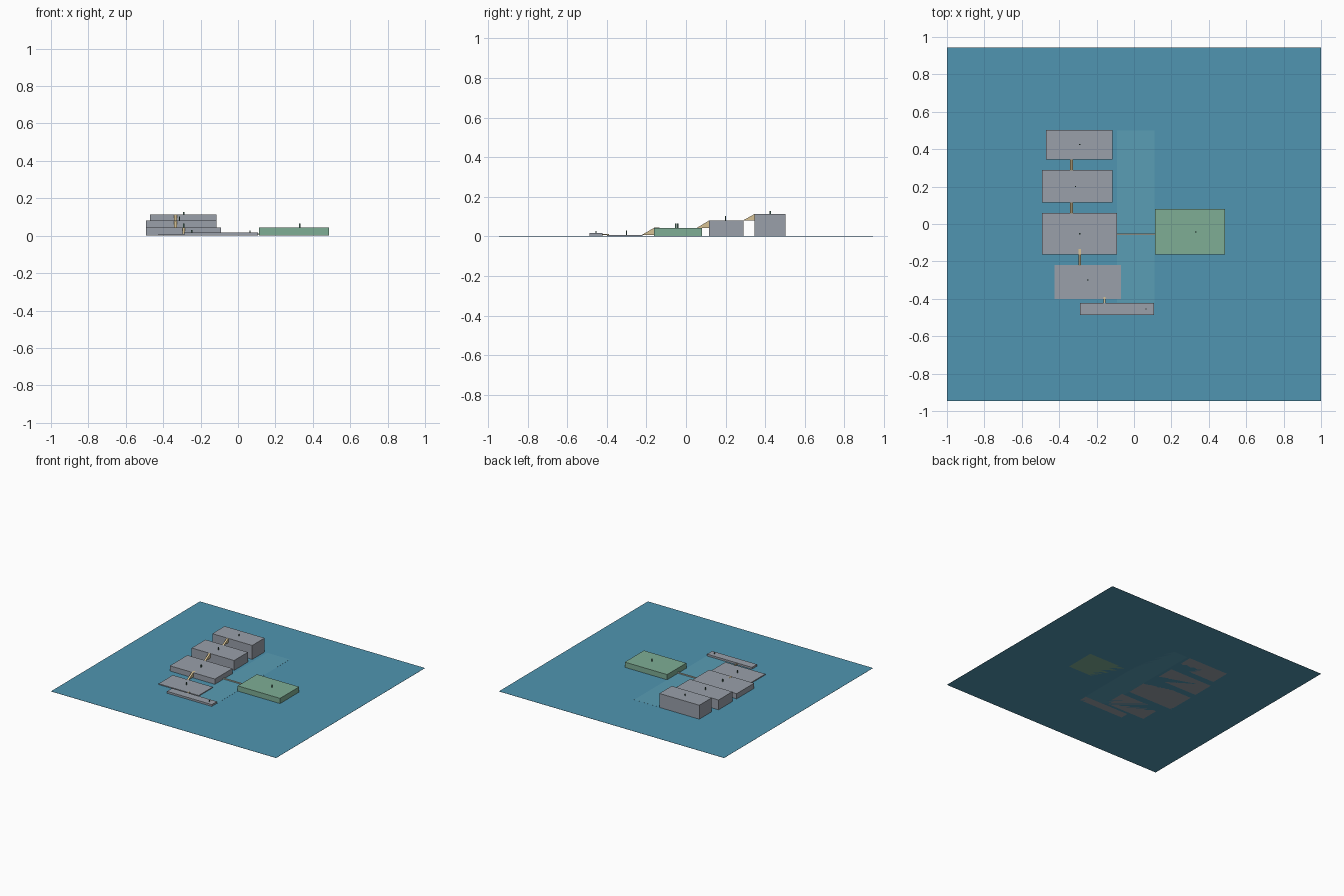
import bpy, bmesh

if "Cube" in bpy.data.objects:
    bpy.data.objects.remove(bpy.data.objects["Cube"])

def material(name, rgb):
    m = bpy.data.materials.new(name)
    m.diffuse_color = (*rgb, 1)
    m.use_nodes = True
    m.node_tree.nodes["Principled BSDF"].inputs["Base Color"].default_value = m.diffuse_color
    return m

WATER = material("water", (0.08, 0.30, 0.44))
CHANNEL = material("channel_water", (0.10, 0.34, 0.46))
STONE = material("stone", (0.32, 0.35, 0.40))
GRASS = material("grass", (0.21, 0.42, 0.30))
WOOD = material("wood", (0.68, 0.54, 0.30))
BRIDGE = material("bridge_wood", (0.65, 0.65, 0.55))
DARK = material("dark", (0.07, 0.16, 0.12))

def mesh_object(name, bm, mat):
    bmesh.ops.recalc_face_normals(bm, faces=bm.faces)
    me = bpy.data.meshes.new(name)
    bm.to_mesh(me)
    bm.free()
    me.materials.append(mat)
    ob = bpy.data.objects.new(name, me)
    bpy.context.collection.objects.link(ob)
    return ob

def box(name, x, y, z, mat):
    bm = bmesh.new()
    bmesh.ops.create_cube(bm, size=1)
    for v in bm.verts:
        v.co = [(r[0] + r[1]) / 2 + c * (r[1] - r[0]) for r, c in zip((x, y, z), v.co)]
    return mesh_object(name, bm, mat)

def ramp(name, x, y, z):
    # triangular profile rising towards +y, extruded across x
    bm = bmesh.new()
    profile = ((y[0], z[0]), (y[1], z[0]), (y[1], z[1]))
    face = bm.faces.new([bm.verts.new((x[0], a, b)) for a, b in profile])
    out = bmesh.ops.extrude_face_region(bm, geom=[face])
    for v in out["geom"]:
        if isinstance(v, bmesh.types.BMVert):
            v.co.x = x[1]
    return mesh_object(name, bm, WOOD)

# water sheet and the paler channel between the two banks
box("water", (-1, 1), (-0.945, 0.945), (0, 0.001), WATER)
box("channel", (-0.09, 0.11), (-0.42, 0.50), (0, 0.0015), CHANNEL)

# terraces: name, x range, y range, height, material, marker position, marker height
terraces = [
    ("top_terrace", (-0.47, -0.115), (0.345, 0.502), 0.113, STONE, (-0.29, 0.425), 0.014),
    ("upper_terrace", (-0.492, -0.115), (0.115, 0.29), 0.08, STONE, (-0.312, 0.2), 0.022),
    ("middle_terrace", (-0.492, -0.092), (-0.162, 0.06), 0.043, STONE, (-0.29, -0.052), 0.022),
    ("low_terrace", (-0.425, -0.07), (-0.40, -0.22), 0.008, STONE, (-0.247, -0.30), 0.022),
    ("quay", (-0.29, 0.108), (-0.487, -0.422), 0.016, STONE, (0.065, -0.455), 0.012),
    ("green_terrace", (0.111, 0.487), (-0.162, 0.081), 0.043, GRASS, (0.33, -0.042), 0.022),
]
for name, x, y, top, mat, (mx, my), mh in terraces:
    box(name, x, y, (0, top), mat)
    box(name + "_marker", (mx - 0.003, mx + 0.003), (my - 0.003, my + 0.003), (top, top + mh), DARK)

# ramps climbing from terrace to terrace
ramp("lower_ramp", (-0.298, -0.283), (-0.222, -0.162), (0.008, 0.043))
box("lower_ramp_landing", (-0.298, -0.283), (-0.162, -0.135), (0.04, 0.044), WOOD)
ramp("middle_ramp", (-0.341, -0.326), (0.055, 0.116), (0.043, 0.08))
ramp("upper_ramp", (-0.341, -0.326), (0.287, 0.346), (0.08, 0.113))

# gangplank to the quay and the footbridge across the channel
box("gangplank", (-0.163, -0.153), (-0.43, -0.39), (0.006, 0.012), WOOD)
box("footbridge", (-0.092, 0.111), (-0.058, -0.05), (0.004, 0.012), BRIDGE)
